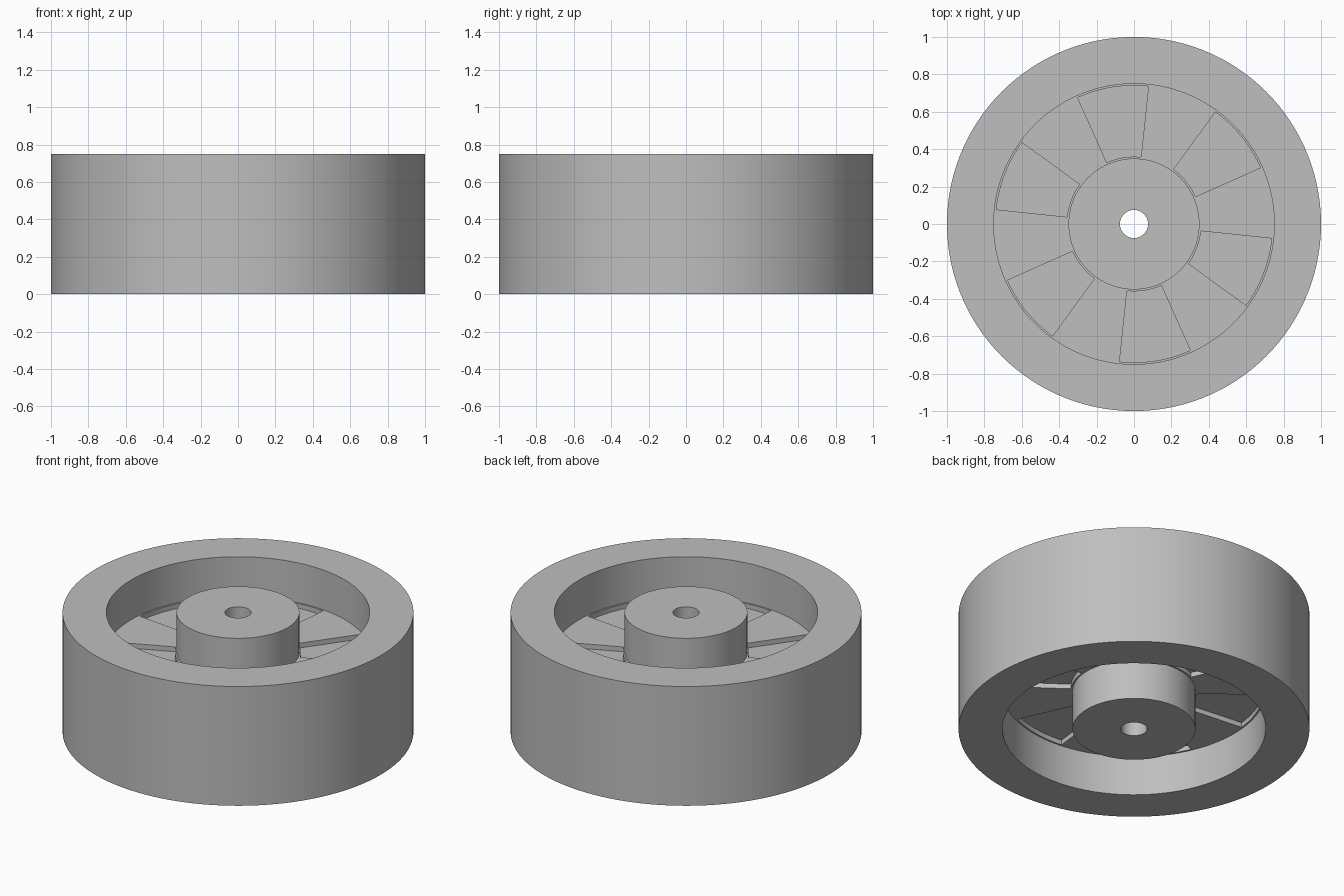
import bpy, bmesh, math
from mathutils import Matrix

cube = bpy.data.objects.get("Cube")
if cube:
    bpy.data.objects.remove(cube, do_unlink=True)

SEGMENTS = 120
HEIGHT = 0.75
WEB_LOW, WEB_HIGH = 0.25, 0.50
POCKET_IN, POCKET_OUT = 0.36, 0.74
POCKET_DEPTH = 0.03
START = math.radians(24)      # first pocket edge

grey = bpy.data.materials.new("plain_grey")
grey.use_nodes = True
colour = (0.52, 0.52, 0.52, 1)
grey.diffuse_color = colour
grey.node_tree.nodes["Principled BSDF"].inputs["Base Color"].default_value = colour


def lathe(profile):
    """Revolve a closed (radius, height) loop about z."""
    bm = bmesh.new()
    rings = []
    for i in range(SEGMENTS):
        turn = Matrix.Rotation(START + math.tau * i / SEGMENTS, 3, "Z")
        rings.append([bm.verts.new(turn @ Matrix.Identity(3).col[0] * r) for r, z in profile])
        for v, (r, z) in zip(rings[-1], profile):
            v.co.z = z
    n = len(profile)
    for i, a in enumerate(rings):
        b = rings[(i + 1) % SEGMENTS]
        for j in range(n):
            k = (j + 1) % n
            bm.faces.new((a[j], b[j], b[k], a[k]))
    bmesh.ops.recalc_face_normals(bm, faces=bm.faces)
    return bm


def finish(bm, name):
    mesh = bpy.data.meshes.new(name)
    bm.to_mesh(mesh)
    bm.free()
    obj = bpy.data.objects.new(name, mesh)
    bpy.context.collection.objects.link(obj)
    mesh.materials.append(grey)
    bpy.ops.object.select_all(action="DESELECT")
    obj.select_set(True)
    bpy.context.view_layer.objects.active = obj
    bpy.ops.object.shade_smooth_by_angle(angle=math.radians(30))
    return obj


def tube(name, inner, outer):
    profile = [(inner, 0), (outer, 0), (outer, HEIGHT), (inner, HEIGHT)]
    return finish(lathe(profile), name)


# Rim and hub
tube("rim", 0.75, 1.0)
tube("hub", 0.075, 0.35)

# Web disc, its ends buried in the hub and rim
radii = [0.34, POCKET_IN, POCKET_OUT, 0.76]
web = lathe([(r, WEB_LOW) for r in radii] + [(r, WEB_HIGH) for r in reversed(radii)])


def in_pocket(face, side):
    c = face.calc_center_median()
    angle = (math.atan2(c.y, c.x) - START) % math.radians(60)
    return (face.normal.z * side > 0.9 and angle < math.radians(30)
            and POCKET_IN < c.xy.length < POCKET_OUT)


# Six shallow pockets sunk into each side of the web
for side in (1, -1):
    web.normal_update()
    floor = [f for f in web.faces if in_pocket(f, side)]
    made = bmesh.ops.extrude_face_region(web, geom=floor)["geom"]
    verts = [g for g in made if isinstance(g, bmesh.types.BMVert)]
    bmesh.ops.translate(web, verts=verts, vec=(0, 0, -side * POCKET_DEPTH))
    old = [f for f in floor if f.is_valid]
    bmesh.ops.delete(web, geom=old, context="FACES")
bmesh.ops.recalc_face_normals(web, faces=web.faces)
finish(web, "web")
